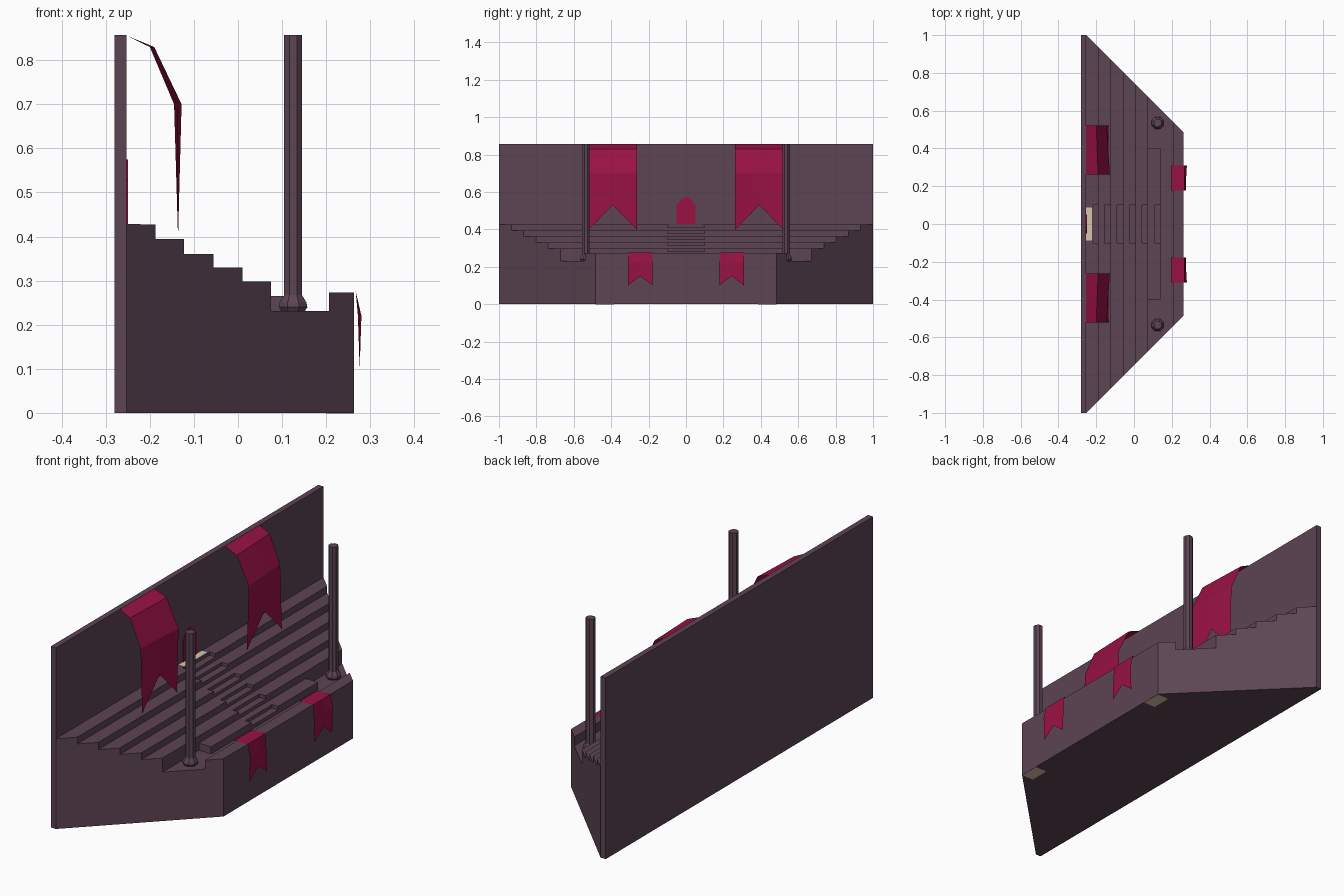
import bpy, bmesh, math

if "Cube" in bpy.data.objects:
    bpy.data.objects.remove(bpy.data.objects["Cube"])


def material(name, rgb):
    m = bpy.data.materials.new(name)
    m.diffuse_color = (*rgb, 1)
    m.use_nodes = True
    m.node_tree.nodes["Principled BSDF"].inputs["Base Color"].default_value = m.diffuse_color
    return m


STONE = material("plum stone", (0.107, 0.058, 0.087))
RED = material("crimson cloth", (0.32, 0.006, 0.055))
TAN = material("pale tan", (0.72, 0.55, 0.42))


def make(name, verts, faces, mat, recalc=True):
    me = bpy.data.meshes.new(name)
    me.from_pydata(verts, [], faces)
    if recalc:
        bm = bmesh.new()
        bm.from_mesh(me)
        bmesh.ops.recalc_face_normals(bm, faces=bm.faces)
        bm.to_mesh(me)
        bm.free()
    me.materials.append(mat)
    ob = bpy.data.objects.new(name, me)
    bpy.context.collection.objects.link(ob)
    return ob


def loft(name, a, b, mat):
    """Solid between two matching outlines."""
    n = len(a)
    faces = [tuple(range(n)), tuple(range(2 * n - 1, n - 1, -1))]
    faces += [(i, (i + 1) % n, n + (i + 1) % n, n + i) for i in range(n)]
    return make(name, a + b, faces, mat)


def box(name, x0, x1, y0, y1, z0, z1, mat):
    ring = [(x0, y0), (x1, y0), (x1, y1), (x0, y1)]
    return loft(name, [(x, y, z0) for x, y in ring], [(x, y, z1) for x, y in ring], mat)


# back wall
box("back_wall", -0.28, -0.253, -1, 1, 0, 0.857, STONE)

# terraced stand: stepped profile, ends cut at 45 degrees
edges = [-0.187, -0.122, -0.056, 0.01, 0.075]
levels = [0.427, 0.395, 0.361, 0.33, 0.298, 0.231]
profile = [(-0.253, 0), (-0.253, levels[0])]
for e, hi, lo in zip(edges, levels, levels[1:]):
    profile += [(e, hi), (e, lo)]
profile += [(0.206, 0.231), (0.206, 0.273), (0.263, 0.273), (0.263, 0)]
stand = loft("terraced_stand", [(x, x - 0.747, z) for x, z in profile],
             [(x, 0.747 - x, z) for x, z in profile], STONE)

# aisle stairs: half steps cut into each tier
for e, z in zip(edges, levels):
    cutter = box("aisle_cutter", e - 0.033, e + 0.008, -0.1, 0.1, z - 0.016, z + 0.05, STONE)
    cutter.hide_render = True
    mod = stand.modifiers.new("aisle", 'BOOLEAN')
    mod.operation = 'DIFFERENCE'
    mod.solver = 'EXACT'
    mod.object = cutter
    bpy.context.view_layer.objects.active = stand
    bpy.ops.object.modifier_apply(modifier=mod.name)
    bpy.data.objects.remove(cutter)

# lowest bench, split by the aisle
for s in (-1, 1):
    y0, y1 = sorted((0.1 * s, 0.4 * s))
    box("lowest_bench", 0.075, 0.14, y0, y1, 0.23, 0.265, STONE)
box("aisle_bottom_landing", 0.075, 0.108, -0.1, 0.1, 0.23, 0.265, STONE)
box("aisle_bottom_step", 0.108, 0.14, -0.1, 0.1, 0.23, 0.249, STONE)

# doorway with pointed arch, and the pale threshold before it
arch = [(-0.05, 0.427), (0.05, 0.427), (0.05, 0.53), (0.03, 0.557),
        (0, 0.575), (-0.03, 0.557), (-0.05, 0.53)]
loft("door", [(-0.254, y, z) for y, z in arch], [(-0.25, y, z) for y, z in arch], RED)
box("threshold", -0.253, -0.221, -0.088, 0.088, 0.426, 0.4285, TAN)


def post(y):
    """Octagonal post with a flared foot."""
    rings = [(0.028, 0.23), (0.035, 0.24), (0.033, 0.25), (0.022, 0.267), (0.022, 0.857)]
    n = 8
    verts = [(0.125 + r * math.cos((i + 0.5) * math.tau / n),
              y + r * math.sin((i + 0.5) * math.tau / n), z)
             for r, z in rings for i in range(n)]
    faces = [(k * n + i, k * n + (i + 1) % n, (k + 1) * n + (i + 1) % n, (k + 1) * n + i)
             for k in range(len(rings) - 1) for i in range(n)]
    faces += [tuple(range(n)), tuple(range(len(verts) - n, len(verts)))]
    make("post", verts, faces, STONE)


def banner(name, s, y0, y1, inner, outer, notch):
    """Cloth strip following two edge profiles, ending in a swallowtail."""
    ym = (y0 + y1) / 2
    verts = []
    for (xa, za), (xb, zb) in zip(inner, outer):
        verts += [(xa, s * y0, za), ((xa + xb) / 2, s * ym, (za + zb) / 2), (xb, s * y1, zb)]
    verts[-2] = (verts[-2][0], s * ym, notch)
    faces = []
    for k in range(len(inner) - 1):
        a = 3 * k
        quads = [(a, a + 3, a + 4, a + 1), (a + 1, a + 4, a + 5, a + 2)]
        faces += [q if s > 0 else q[::-1] for q in quads]
    make(name, verts, faces, RED, False)


for s in (-1, 1):
    post(0.535 * s)
    # large banners hung from the wall top
    banner("large_banner", s, 0.262, 0.522,
           [(-0.253, 0.856), (-0.19, 0.83), (-0.128, 0.70), (-0.136, 0.397)],
           [(-0.253, 0.856), (-0.2, 0.83), (-0.145, 0.70), (-0.136, 0.397)], 0.53)
    # small banners draped over the front parapet
    banner("small_banner", s, 0.178, 0.31,
           [(0.197, 0.275), (0.267, 0.276), (0.272, 0.22), (0.276, 0.1)],
           [(0.197, 0.275), (0.267, 0.276), (0.28, 0.22), (0.276, 0.1)], 0.15)
    # pale pads set flush in the underside at the front corners
    y0, y1 = sorted((0.385 * s, 0.483 * s))
    box("corner_pad", 0.2, 0.262, y0, y1, -0.001, 0.004, TAN)
